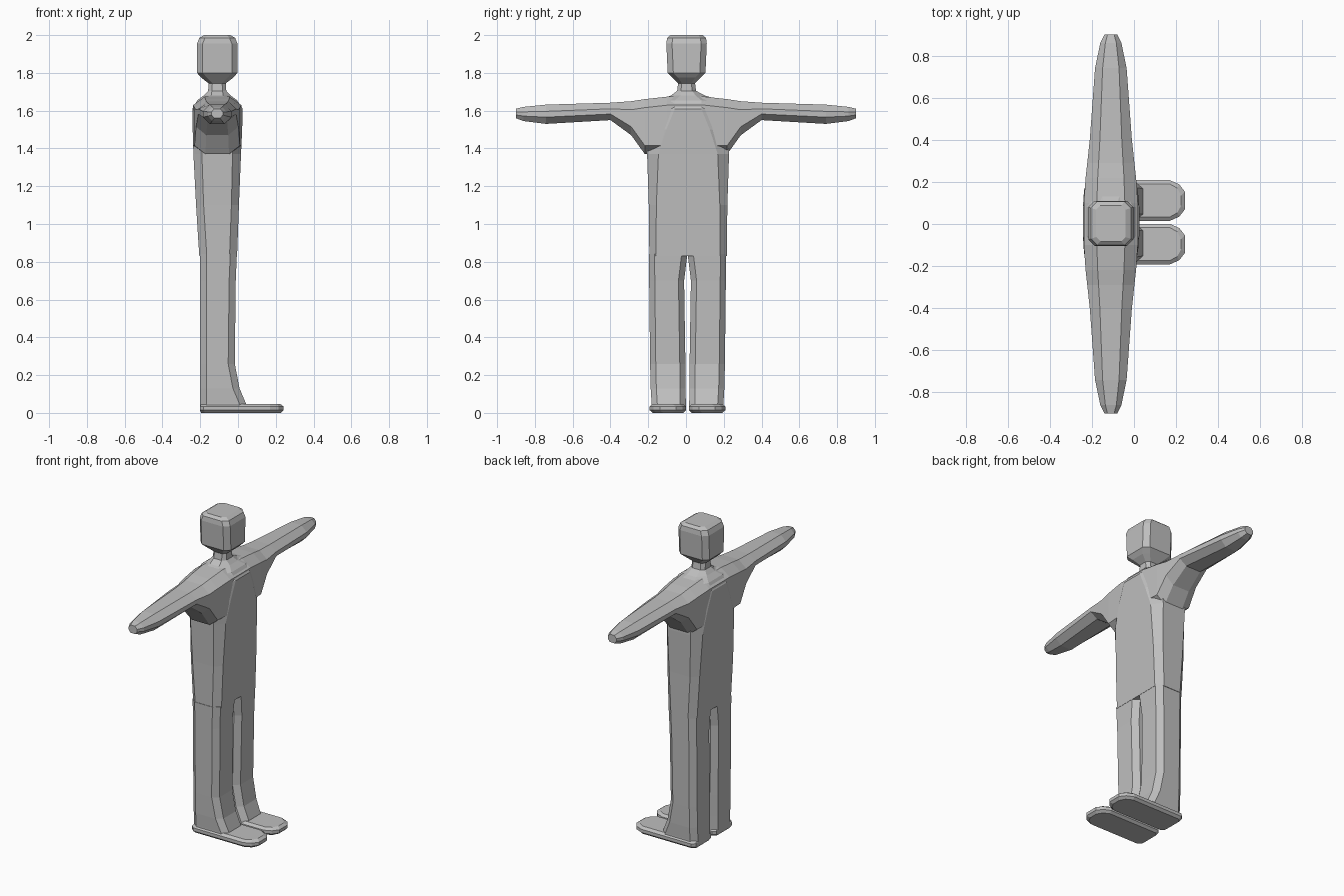
import bpy, bmesh

grey = bpy.data.materials.new("plain grey")
grey.diffuse_color = (0.52, 0.52, 0.52, 1)


def octagon(u0, u1, v0, v1, cu, cv):
    """Rectangle with cut corners."""
    return [(u0 + cu, v0), (u1 - cu, v0), (u1, v0 + cv), (u1, v1 - cv),
            (u1 - cu, v1), (u0 + cu, v1), (u0, v1 - cv), (u0, v0 + cv)]


def loft(name, rings):
    """Skin a list of equal-length rings of 3D points and cap both ends."""
    bm = bmesh.new()
    loops = [[bm.verts.new(p) for p in ring] for ring in rings]
    n = len(loops[0])
    for a, b in zip(loops, loops[1:]):
        for i in range(n):
            j = (i + 1) % n
            bm.faces.new((a[i], a[j], b[j], b[i]))
    bm.faces.new(loops[0][::-1])
    bm.faces.new(loops[-1])
    bmesh.ops.recalc_face_normals(bm, faces=bm.faces)
    me = bpy.data.meshes.new(name)
    bm.to_mesh(me)
    bm.free()
    me.materials.append(grey)
    ob = bpy.data.objects.new(name, me)
    bpy.context.collection.objects.link(ob)
    return ob


CY = 0.008  # left-right centre of the body

# Torso, neck and head: z, x min, x max, half width, corner cuts
trunk = [
    (0.83, -0.205, -0.005, 0.205, 0.04, 0.035),
    (1.10, -0.222, 0.005, 0.208, 0.04, 0.04),
    (1.37, -0.236, 0.016, 0.217, 0.045, 0.06),
    (1.50, -0.240, 0.022, 0.215, 0.045, 0.10),
    (1.61, -0.242, 0.025, 0.200, 0.05, 0.13),
    (1.655, -0.215, -0.005, 0.170, 0.05, 0.10),
    (1.68, -0.182, -0.038, 0.090, 0.04, 0.05),
    (1.705, -0.158, -0.062, 0.050, 0.02, 0.02),
    (1.745, -0.156, -0.064, 0.045, 0.02, 0.02),
    (1.775, -0.195, -0.025, 0.075, 0.03, 0.03),
    (1.80, -0.217, -0.003, 0.100, 0.03, 0.03),
    (1.955, -0.217, -0.003, 0.107, 0.03, 0.03),
    (1.985, -0.205, -0.015, 0.103, 0.03, 0.03),
    (2.00, -0.180, -0.040, 0.085, 0.02, 0.02),
]
loft("torso_and_head", [
    [(x, y, z) for x, y in octagon(x0, x1, CY * (z < 1.7) + 0.003 - w, CY * (z < 1.7) + 0.003 + w, cx, cy)]
    for z, x0, x1, w, cx, cy in trunk])

# Outstretched arms with shoulders: y, half depth, underside z, top z
arm = [
    (0.90, 0.030, 1.560, 1.610), (0.86, 0.050, 1.545, 1.620),
    (0.74, 0.075, 1.530, 1.632), (0.40, 0.100, 1.550, 1.642),
    (0.29, 0.112, 1.470, 1.650), (0.218, 0.120, 1.370, 1.661),
    (0.10, 0.128, 1.370, 1.674),
]
both = [(-y, w, a, b) for y, w, a, b in arm] + arm[::-1]
loft("arms", [
    [(x, y, z) for x, z in octagon(-0.11 - w, -0.11 + w, a, b, 0.48 * w, min(0.35 * (b - a), 0.045))]
    for y, w, a, b in both])

# Legs: z, x max, inner gap, outer reach
leg = [
    (0.015, 0.050, 0.008, 0.190), (0.05, 0.042, 0.009, 0.190),
    (0.13, 0.008, 0.010, 0.195), (0.26, -0.017, 0.011, 0.198),
    (0.70, -0.012, 0.018, 0.203), (0.84, -0.006, 0.001, 0.205),
]
# Feet: z and inset of the outline
sole = [(0.0, 0.015), (0.014, 0.0), (0.034, 0.0), (0.047, 0.018)]

for side, s in (("left", 1), ("right", -1)):
    loft(side + "_leg", [
        [(x, CY + s * y, z) for x, y in octagon(-0.202, x1, y0, y1, 0.035, 0.03)]
        for z, x1, y0, y1 in leg])
    rings = []
    for z, d in sole:
        a, b, c, t = 0.007 + d, 0.2 - d, -0.202 + d * 0.5, 0.242 - d
        outline = [(c, a + 0.02), (c + 0.02, a), (0.17, a), (0.215 - d * 0.5, a + 0.02),
                   (t, a + 0.055), (t, b - 0.055), (0.215 - d * 0.5, b - 0.02),
                   (0.17, b), (c + 0.02, b), (c, b - 0.02)]
        rings.append([(x, CY + s * y, z) for x, y in outline])
    loft(side + "_foot", rings)
